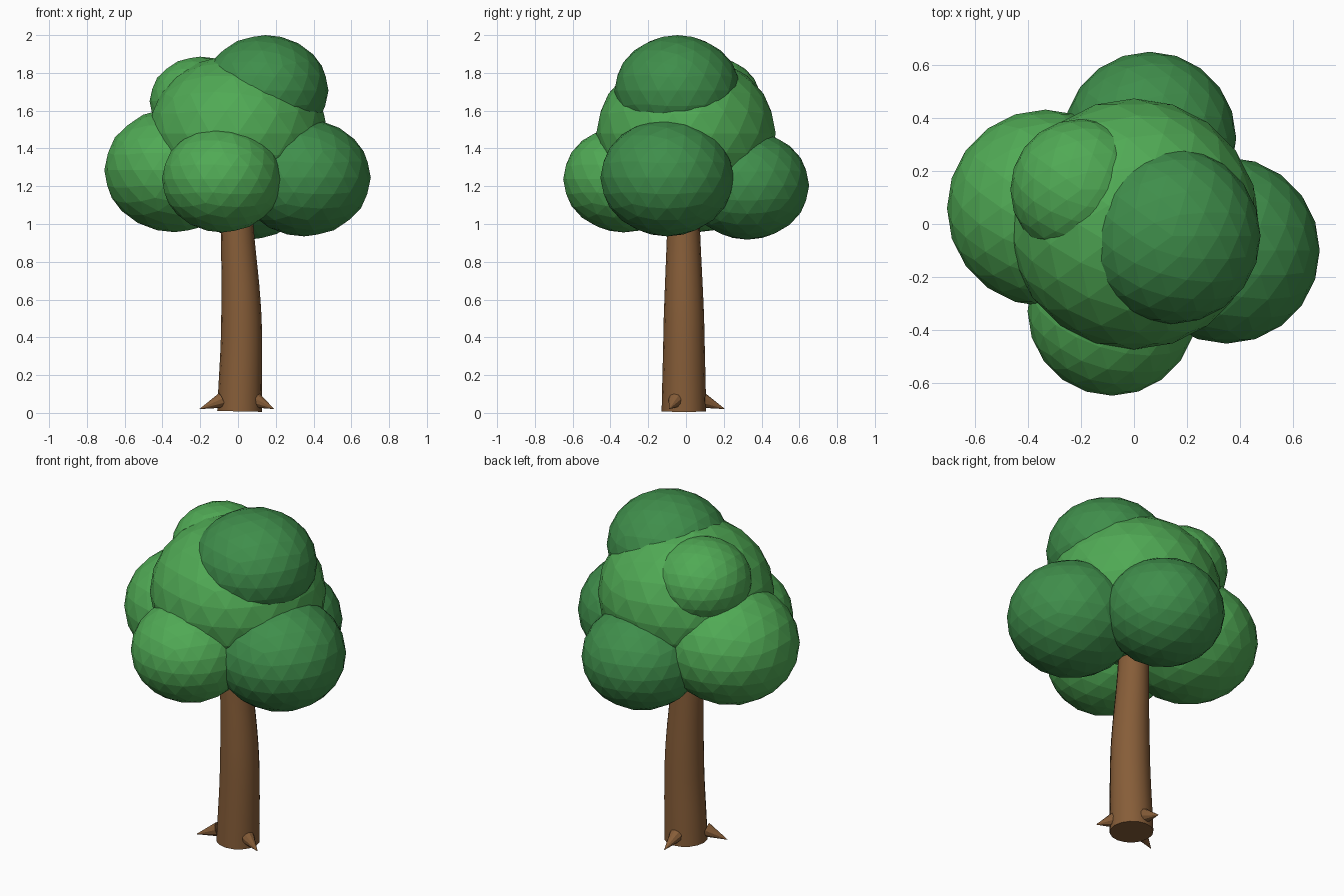
import bpy
from mathutils import Vector

if "Cube" in bpy.data.objects:
    bpy.data.objects.remove(bpy.data.objects["Cube"])


def material(name, rgb):
    m = bpy.data.materials.new(name)
    m.diffuse_color = (*rgb, 1)
    m.use_nodes = True
    m.node_tree.nodes["Principled BSDF"].inputs["Base Color"].default_value = m.diffuse_color
    return m


bark = material("bark", (0.24, 0.11, 0.04))
light_leaf = material("light_leaf", (0.08, 0.40, 0.09))
dark_leaf = material("dark_leaf", (0.05, 0.27, 0.07))

# Trunk: gently bent, tapering tube with closed ends
path = [(0.008, -0.011, 0.008, 0.118), (0.018, -0.011, 0.5, 0.107),
        (-0.005, -0.013, 1.0, 0.086), (-0.012, -0.013, 1.2, 0.08)]
curve = bpy.data.curves.new("trunk", 'CURVE')
curve.dimensions = '3D'
curve.bevel_depth = 1.0
curve.bevel_resolution = 6
curve.resolution_u = 6
curve.use_fill_caps = True
spline = curve.splines.new('BEZIER')
spline.bezier_points.add(len(path) - 1)
for p, (x, y, z, r) in zip(spline.bezier_points, path):
    p.co = (x, y, z)
    p.radius = r
    p.handle_left_type = p.handle_right_type = 'AUTO'
trunk = bpy.data.objects.new("trunk", curve)
bpy.context.collection.objects.link(trunk)
bpy.context.view_layer.objects.active = trunk
trunk.select_set(True)
bpy.ops.object.convert(target='MESH')
trunk = bpy.context.object
trunk.name = "trunk"
trunk.data.materials.clear()
trunk.data.materials.append(bark)
bpy.ops.object.shade_smooth_by_angle()

# Roots: three small spikes spread around the foot of the trunk
roots = [((0.10, -0.055, 0.065), (0.192, -0.09, 0.02)),
         ((-0.09, -0.06, 0.065), (-0.205, -0.1, 0.02)),
         ((0.0, 0.09, 0.065), (0.0, 0.207, 0.02))]
for i, (base, tip) in enumerate(roots):
    base, tip = Vector(base), Vector(tip)
    d = tip - base
    bpy.ops.mesh.primitive_cone_add(vertices=10, radius1=0.04, radius2=0, depth=d.length,
                                    location=(base + tip) / 2,
                                    rotation=d.to_track_quat('Z', 'Y').to_euler())
    root = bpy.context.object
    root.name = f"root_{i + 1}"
    root.data.materials.append(bark)
    bpy.ops.object.shade_smooth_by_angle()

# Foliage: slightly flattened faceted balls (name, centre, radius, material)
blobs = [
    ("foliage_centre", (0.0, 0.0, 1.48), 0.475, light_leaf),
    ("foliage_left", (-0.335, 0.06, 1.285), 0.373, light_leaf),
    ("foliage_right", (0.35, -0.1, 1.245), 0.353, dark_leaf),
    ("foliage_front", (-0.083, -0.33, 1.237), 0.32, light_leaf),
    ("foliage_back", (0.06, 0.325, 1.205), 0.327, dark_leaf),
    ("foliage_top", (0.145, -0.045, 1.706), 0.334, dark_leaf),
    ("foliage_top_left", (-0.2, 0.13, 1.65), 0.268, light_leaf),
]
for name, centre, radius, mat in blobs:
    bpy.ops.mesh.primitive_ico_sphere_add(subdivisions=3, radius=radius, location=centre)
    blob = bpy.context.object
    blob.name = name
    blob.scale.z = 0.88
    blob.data.materials.append(mat)
